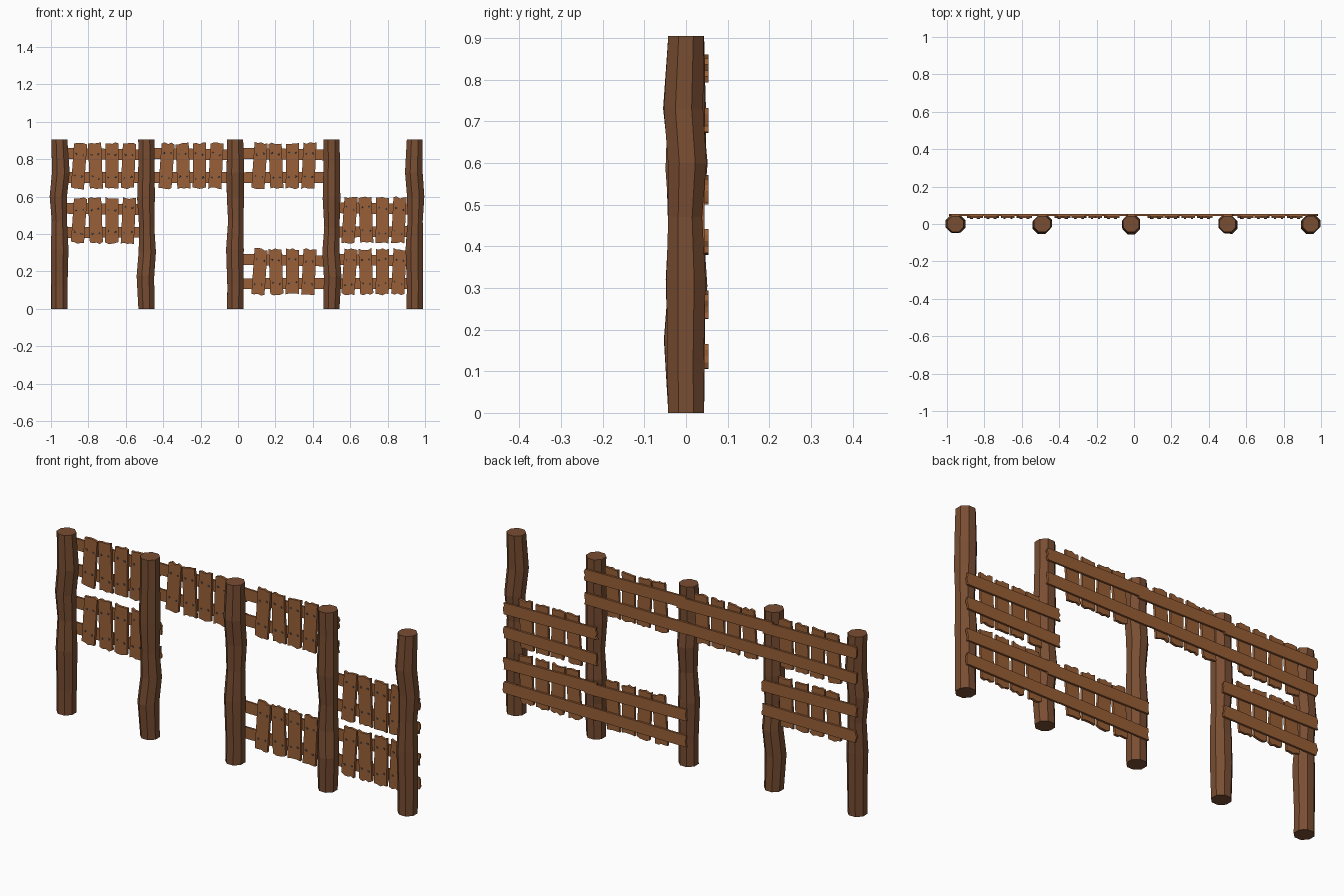
import bpy, bmesh, math, random
from mathutils import Matrix, Vector

random.seed(4)
cube = bpy.data.objects.get("Cube")
if cube:
    bpy.data.objects.remove(cube)


def material(name, r, g, b):
    m = bpy.data.materials.new(name)
    m.use_nodes = True
    m.diffuse_color = (r, g, b, 1)
    m.node_tree.nodes["Principled BSDF"].inputs["Base Color"].default_value = (r, g, b, 1)
    return m


post_wood = material("dark post wood", 0.19, 0.075, 0.032)
plank_wood = material("plank wood", 0.32, 0.115, 0.038)
nail_metal = material("nail grey", 0.09, 0.09, 0.10)


def finish(bm, name, mat):
    bmesh.ops.recalc_face_normals(bm, faces=bm.faces)
    mesh = bpy.data.meshes.new(name)
    bm.to_mesh(mesh)
    bm.free()
    mesh.materials.append(mat)
    obj = bpy.data.objects.new(name, mesh)
    bpy.context.collection.objects.link(obj)
    return obj


def slab(bm, outline, y0, y1, matrix):
    """Extrude an (x, z) outline between two depths."""
    front = [bm.verts.new(matrix @ Vector((x, y0, z))) for x, z in outline]
    back = [bm.verts.new(matrix @ Vector((x, y1, z))) for x, z in outline]
    n = len(outline)
    bm.faces.new(front)
    bm.faces.new(back[::-1])
    for i in range(n):
        j = (i + 1) % n
        bm.faces.new((front[i], back[i], back[j], front[j]))


def rough_board(length, width, steps=5):
    """Long board along x with chipped ends."""
    def end(sign):
        return [(sign * (length / 2 + random.uniform(-0.007, 0.004)),
                 sign * width * (i / (steps - 1) - 0.5)) for i in range(steps)]
    return end(1) + end(-1)


# Wobbly eight-sided posts: (height, x shift, y shift, radius) per ring
RINGS = [(0, 0, 0, 0.047), (0.12, 0.001, -0.001, 0.047), (0.32, -0.002, 0, 0.051),
         (0.47, 0.002, -0.002, 0.044), (0.60, 0.005, 0.003, 0.050),
         (0.73, -0.005, -0.006, 0.051), (0.905, 0, 0, 0.046)]
POSTS = [(-0.955, 2.36, False), (-0.49, 0, True), (-0.015, 0.79, False),
         (0.50, 1.57, True), (0.945, 0, False)]


def post(name, x, turn, flip):
    bm = bmesh.new()
    place = Matrix.Translation((x, 0, 0)) @ Matrix.Rotation(turn, 4, "Z")
    loops = []
    for z, dx, dy, r in RINGS:
        height = 0.905 - z if flip else z
        loops.append([bm.verts.new(place @ Vector((
            dx + r * math.cos(math.tau * (i + 0.5) / 8),
            dy + r * math.sin(math.tau * (i + 0.5) / 8), height))) for i in range(8)])
    for low, high in zip(loops, loops[1:]):
        for i in range(8):
            j = (i + 1) % 8
            bm.faces.new((low[i], low[j], high[j], high[i]))
    bm.faces.new(loops[0])
    bm.faces.new(loops[-1])
    finish(bm, name, post_wood)


for number, (x, turn, flip) in enumerate(POSTS, 1):
    post(f"post_{number}", x, turn, flip)

# Panels: (name, first plank x, centre height, rail start, rail end)
PANELS = [("top_right", -0.85, 0.765, -0.985, -0.46),
          ("middle_right", -0.85, 0.472, -0.985, -0.46),
          ("top_centre", -0.382, 0.765, -0.52, 0.015),
          ("top_left", 0.115, 0.765, -0.04, 0.53),
          ("low_centre", 0.115, 0.198, -0.04, 0.53),
          ("middle_left", 0.596, 0.475, 0.46, 0.98),
          ("low_left", 0.596, 0.198, 0.46, 0.98)]
TILTS = [0.07, -0.04, 0.01, 0.05]
RAILS = [0.062, -0.063]


def panel(name, first, height, start, stop):
    # Two rails nailed behind the posts
    bm = bmesh.new()
    for dz, slope in zip(RAILS, (0.018, -0.004)):
        place = (Matrix.Translation(((start + stop) / 2, 0, height + dz))
                 @ Matrix.Rotation(slope, 4, "Y"))
        slab(bm, rough_board(stop - start, 0.058), 0.044, 0.054, place)
    finish(bm, f"{name}_rails", plank_wood)

    # Four upright planks with two nails over each rail
    planks, nails = bmesh.new(), bmesh.new()
    for i, tilt in enumerate(TILTS):
        place = (Matrix.Translation((first + 0.088 * i, 0, height))
                 @ Matrix.Rotation(tilt, 4, "Y"))
        upright = place @ Matrix.Rotation(math.pi / 2, 4, "Y")
        slab(planks, rough_board(0.244, 0.07), 0.031, 0.044, upright)
        for dz in RAILS:
            for dx in (-0.019, 0.019):
                spot = (Matrix.Translation((dx, 0.0305, dz + random.uniform(-0.008, 0.008)))
                        @ Matrix.Rotation(math.pi / 2, 4, "X"))
                bmesh.ops.create_cone(nails, cap_ends=True, segments=6, radius1=0.006,
                                      radius2=0.005, depth=0.005, matrix=place @ spot)
    finish(planks, f"{name}_planks", plank_wood)
    finish(nails, f"{name}_nails", nail_metal)


for args in PANELS:
    panel(*args)
